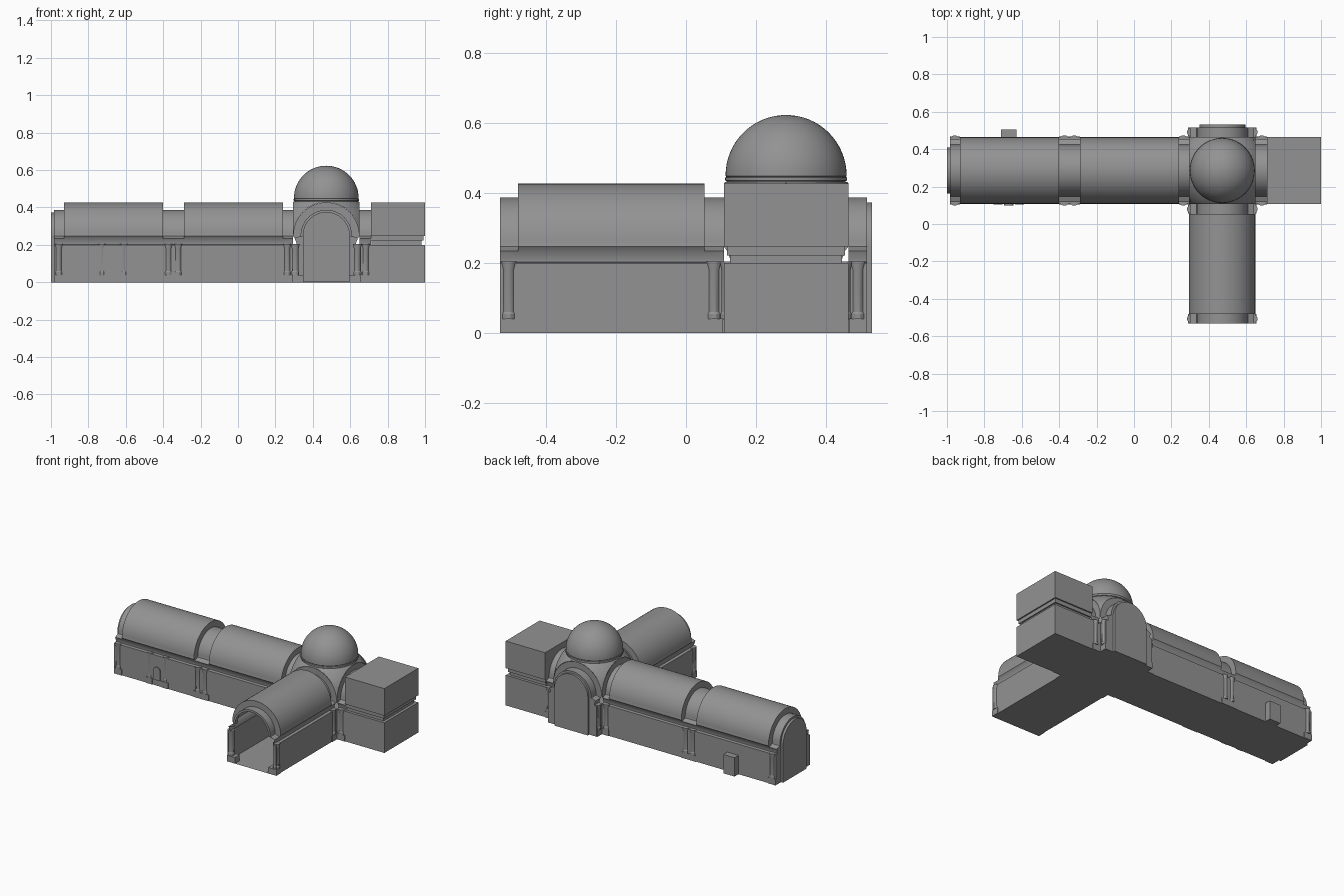
import bpy, bmesh, math
from mathutils import Vector

if "Cube" in bpy.data.objects:
    bpy.data.objects.remove(bpy.data.objects["Cube"])

stone = bpy.data.materials.new("grey stone")
stone.diffuse_color = (0.29, 0.29, 0.29, 1)
stone.use_nodes = True
stone.node_tree.nodes["Principled BSDF"].inputs["Base Color"].default_value = stone.diffuse_color

CX, CY = 0.472, 0.286      # centre of the domed crossing
W, SPRING, SEG = 0.178, 0.25, 32


def finish(name, bm, weld=True, recalc=True):
    if weld:
        bmesh.ops.remove_doubles(bm, verts=bm.verts, dist=1e-5)
    if recalc:
        bmesh.ops.recalc_face_normals(bm, faces=bm.faces)
    me = bpy.data.meshes.new(name)
    bm.to_mesh(me)
    bm.free()
    ob = bpy.data.objects.new(name, me)
    bpy.context.collection.objects.link(ob)
    me.materials.append(stone)
    bpy.ops.object.select_all(action='DESELECT')
    ob.select_set(True)
    bpy.context.view_layer.objects.active = ob
    bpy.ops.object.shade_smooth_by_angle(angle=math.radians(30))
    return ob


def box(name, x0, x1, y0, y1, z0, z1):
    bm = bmesh.new()
    bmesh.ops.create_cube(bm, size=1)
    for v in bm.verts:
        v.co = Vector(((x0 + x1) / 2 + v.co.x * (x1 - x0),
                       (y0 + y1) / 2 + v.co.y * (y1 - y0),
                       (z0 + z1) / 2 + v.co.z * (z1 - z0)))
    return finish(name, bm)


# Cross-sections: wall, recessed cornice, then half-round vault
def section(low, groove, top, r):
    side = [(low, 0), (low, 0.2), (low - groove, 0.203),
            (low - groove, 0.212), (low - groove * 0.5, 0.235), (top, 0.247)]
    arc = [(r * math.cos(math.pi * i / SEG), SPRING + r * math.sin(math.pi * i / SEG))
           for i in range(SEG + 1)]
    return side + arc + [(-a, z) for a, z in reversed(side)]


PROFILES = {
    "bay": section(W, 0.018, W, W - 0.001),
    "rib": section(W, 0.018, 0.138, 0.137),
    "arch": section(W, 0.018, 0.123, 0.123),
    "niche": section(0.123, 0, 0.123, 0.123),
}


def arm(name, axis, stations, cap):
    bm = bmesh.new()
    rings = []
    for pos, kind in stations:
        ring = []
        for a, z in PROFILES[kind]:
            co = (pos, CY + a, z) if axis == 'x' else (CX + a, pos, z)
            ring.append(bm.verts.new(co))
        rings.append(ring)
    n = len(rings[0])
    for (p0, k0), (p1, k1), r0, r1 in zip(stations, stations[1:], rings, rings[1:]):
        for i in range(n):
            j = (i + 1) % n
            idx = [r0[i], r0[j], r1[j], r1[i]]
            uniq = []
            for v in idx:
                if all((v.co - u.co).length > 1e-6 for u in uniq):
                    uniq.append(v)
            flat = p0 == p1 and i == n - 1
            if len(uniq) > 2 and not flat:
                bm.faces.new(uniq)
    if cap:
        bm.faces.new(rings[-1])
    finish(name, bm)


# Vaulted arms
arm("long_hall", 'x', [(CX - W, "bay"), (CX - W, "rib"), (0.24, "rib"), (0.24, "bay"),
                       (-0.29, "bay"), (-0.29, "rib"), (-0.40, "rib"), (-0.40, "bay"),
                       (-0.93, "bay"), (-0.93, "rib"), (-0.985, "rib"), (-0.985, "niche"),
                       (-1.0, "niche")], True)
arm("front_wing", 'y', [(CY - W, "bay"), (CY - W, "rib"), (0.053, "rib"), (0.053, "bay"),
                        (-0.48, "bay"), (-0.48, "rib"), (-0.532, "rib"), (-0.532, "arch")], False)
arm("rear_niche", 'y', [(CY + W, "bay"), (CY + W, "rib"), (0.517, "rib"), (0.517, "niche"),
                        (0.532, "niche")], True)
arm("right_arch", 'x', [(CX + W, "bay"), (CX + W, "rib"), (0.71, "rib")], False)

# Plain end room with recessed cornice
box("end_room_lower", 0.71, 1.0, CY - W, CY + W, 0, 0.2)
box("end_room_cornice", 0.715, 0.982, CY - W + 0.018, CY + W - 0.018, 0.2, 0.235)
box("end_room_cornice_upper", 0.712, 0.991, CY - W + 0.009, CY + W - 0.009, 0.222, 0.247)
box("end_room_upper", 0.71, 1.0, CY - W, CY + W, 0.247, 0.427)
box("crossing_floor", CX - W, CX + W, CY - W, CY + W, 0, 0.003)

# Pendentives: sphere through the square corners, cut by the square and dome circle
bm = bmesh.new()
N, M = 96, 6
grid = []
for i in range(N):
    t = 2 * math.pi * i / N
    edge = W / max(abs(math.cos(t)), abs(math.sin(t)))
    row = []
    for k in range(M + 1):
        r = W - 0.004 + (edge - W + 0.004) * k / M
        z = SPRING + math.sqrt(max(0, 2 * W * W - r * r))
        row.append(bm.verts.new((CX + r * math.cos(t), CY + r * math.sin(t), z)))
    grid.append(row)
for i in range(N):
    a, b = grid[i], grid[(i + 1) % N]
    for k in range(M):
        bm.faces.new((a[k], a[k + 1], b[k + 1], b[k]))
finish("pendentives", bm, weld=False)

# Dome with its small ring moulding
prof = [(0.176, 0.425), (0.170, 0.428), (0.170, 0.434), (0.174, 0.436), (0.174, 0.444),
        (0.171, 0.446), (0.173, 0.449)]
prof += [(0.173 * math.cos(math.pi / 2 * i / 16), 0.45 + 0.173 * math.sin(math.pi / 2 * i / 16))
         for i in range(1, 17)]
bm = bmesh.new()
vs = [bm.verts.new((CX + r, CY, z)) for r, z in prof]
es = [bm.edges.new(p) for p in zip(vs, vs[1:])]
bmesh.ops.spin(bm, geom=vs + es, cent=(CX, CY, 0), axis=(0, 0, 1), angle=2 * math.pi, steps=64)
finish("dome", bm)


# Half-column projecting from a wall: foot, shaft and capital
def column(x, y, nx, ny):
    bm = bmesh.new()
    cx, cy = x - nx * 0.012, y - ny * 0.012
    rings = []
    for r, z in [(0.022, 0.04), (0.022, 0.055), (0.019, 0.06), (0.019, 0.18),
                 (0.023, 0.197), (0.023, 0.205)]:
        rings.append([bm.verts.new((cx + r * math.cos(2 * math.pi * (i + .5) / 12),
                                    cy + r * math.sin(2 * math.pi * (i + .5) / 12), z))
                      for i in range(12)])
    for a, b in zip(rings, rings[1:]):
        for i in range(12):
            bm.faces.new((a[i], a[(i + 1) % 12], b[(i + 1) % 12], b[i]))
    bm.faces.new(rings[0])
    bm.faces.new(rings[-1])
    finish("half_column", bm)


# Plinth block under the columns
def plinth(x, y, nx, ny, half):
    dx, dy = (0.03, half) if nx else (half, 0.03)
    ox, oy = x - nx * 0.026, y - ny * 0.026
    box("plinth", ox - dx, ox + dx, oy - dy, oy + dy, 0, 0.04)


for s in (-1, 1):
    wall = CY + s * W
    for x in (-0.958, -0.372, -0.32, 0.263, 0.683):
        column(x, wall, 0, s)
    for x, h in ((-0.957, 0.028), (-0.345, 0.055), (0.267, 0.027), (0.68, 0.03)):
        plinth(x, wall, 0, s, h)
    wall = CX + s * W
    for y in (-0.507, 0.08, 0.491):
        column(wall, y, s, 0)
        plinth(wall, y, s, 0, 0.025)

# Front wall shrine: two plinths with columns around a rounded niche
for x in (-0.727, -0.611):
    column(x, CY - W + 0.006, 0, -1)
    plinth(x, CY - W, 0, -1, 0.024)
bm = bmesh.new()
NX, NR = -0.669, 0.025
outline = [(NX - NR, 0.04), (NX + NR, 0.04)]
outline += [(NX + NR * math.cos(math.pi * i / 12), 0.1 + NR * math.sin(math.pi * i / 12))
            for i in range(13)]
f = bm.faces.new([bm.verts.new((x, CY - W + 0.01, z)) for x, z in outline])
g = bmesh.ops.extrude_face_region(bm, geom=[f])
bmesh.ops.translate(bm, vec=(0, -0.018, 0),
                    verts=[v for v in g["geom"] if isinstance(v, bmesh.types.BMVert)])
finish("shrine_niche", bm)

# Doorway box on the rear wall
box("rear_doorway", -0.71, -0.628, CY + W - 0.01, 0.505, 0.0, 0.125)
